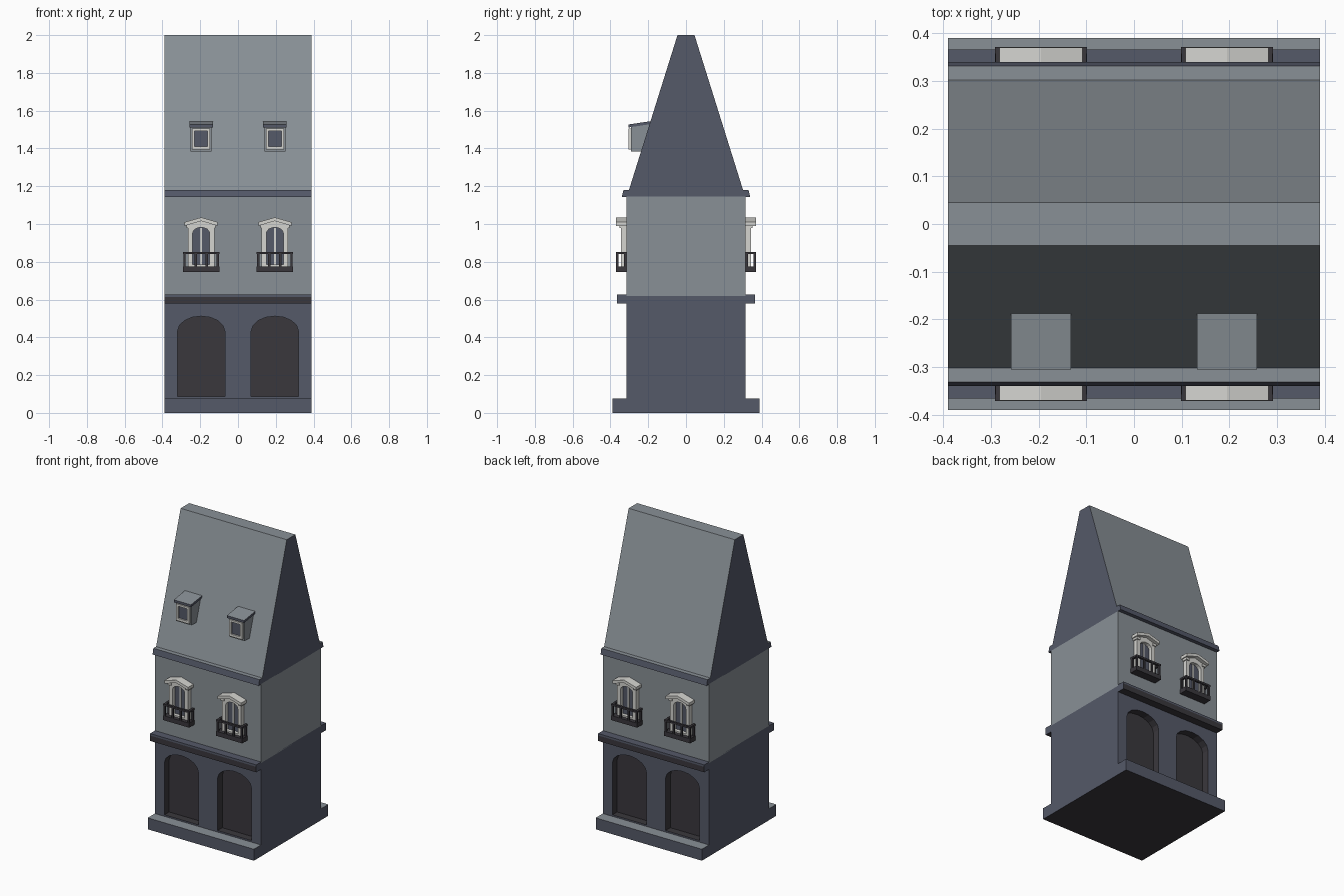
import bpy, bmesh, math
from mathutils import Vector

if "Cube" in bpy.data.objects:
    bpy.data.objects.remove(bpy.data.objects["Cube"])


def material(name, rgb):
    m = bpy.data.materials.new(name)
    m.diffuse_color = (*rgb, 1)
    m.use_nodes = True
    m.node_tree.nodes["Principled BSDF"].inputs["Base Color"].default_value = m.diffuse_color
    return m


GRAY = material("wall gray", (0.25, 0.28, 0.305))
SLATE = material("slate blue", (0.09, 0.10, 0.14))
DARK = material("charcoal", (0.042, 0.039, 0.046))
WHITE = material("trim white", (0.66, 0.66, 0.63))


def finish(name, bm, mats, rule=None):
    bmesh.ops.recalc_face_normals(bm, faces=bm.faces)
    bm.normal_update()
    if rule:
        for f in bm.faces:
            f.material_index = rule(f.normal, f.calc_center_median())
    me = bpy.data.meshes.new(name)
    bm.to_mesh(me)
    bm.free()
    for m in mats:
        me.materials.append(m)
    ob = bpy.data.objects.new(name, me)
    bpy.context.collection.objects.link(ob)
    return ob


def prism(name, profile, x0, x1, mats, rule=None):
    """Extrude a (y, z) profile along x."""
    bm = bmesh.new()
    face = bm.faces.new([bm.verts.new((x0, y, z)) for y, z in profile])
    ext = bmesh.ops.extrude_face_region(bm, geom=[face])
    moved = [v for v in ext["geom"] if isinstance(v, bmesh.types.BMVert)]
    bmesh.ops.translate(bm, verts=moved, vec=(x1 - x0, 0, 0))
    return finish(name, bm, mats, rule)


def box(name, x0, x1, y0, y1, z0, z1, mats, rule=None):
    return prism(name, [(y0, z0), (y1, z0), (y1, z1), (y0, z1)], x0, x1, mats, rule)


def panel(name, loops, y0, y1, mats, rule=None):
    """Extrude (x, z) outlines, inner loops being holes, from y0 to y1."""
    cu = bpy.data.curves.new(name, 'CURVE')
    cu.dimensions = '2D'
    cu.fill_mode = 'BOTH'
    cu.extrude = abs(y1 - y0) / 2
    for loop in loops:
        sp = cu.splines.new('POLY')
        sp.points.add(len(loop) - 1)
        for p, (x, z) in zip(sp.points, loop):
            p.co = (x, z, 0, 1)
        sp.use_cyclic_u = True
    tmp = bpy.data.objects.new(name + "_outline", cu)
    bpy.context.collection.objects.link(tmp)
    deps = bpy.context.evaluated_depsgraph_get()
    me = bpy.data.meshes.new_from_object(tmp.evaluated_get(deps))
    bm = bmesh.new()
    bm.from_mesh(me)
    bpy.data.objects.remove(tmp)
    bpy.data.curves.remove(cu)
    bpy.data.meshes.remove(me)
    for f in bm.faces:
        f.smooth = False
        f.material_index = 0
    for v in bm.verts:
        x, z, w = v.co
        v.co = Vector((x, (y0 + y1) / 2 + w, z))
    bmesh.ops.remove_doubles(bm, verts=bm.verts, dist=1e-5)
    return finish(name, bm, mats, rule)


def rect(cx, hw, z0, z1):
    return [(cx - hw, z0), (cx + hw, z0), (cx + hw, z1), (cx - hw, z1)]


def arch(cx, hw, z0, spring, rise, n=8):
    return [(cx - hw, z0), (cx + hw, z0)] + [
        (cx + hw * math.cos(math.pi * i / n), spring + rise * math.sin(math.pi * i / n))
        for i in range(n + 1)]


W = 0.39
CENTRES = (-0.195, 0.195)

# main masses
box("plinth", -W, W, -0.39, 0.39, 0, 0.076, [SLATE, GRAY, DARK],
    lambda n, c: 1 if n.z > 0.5 else 2 if n.z < -0.5 else 0)
box("ground_floor_core", -W, W, -0.265, 0.265, 0.076, 0.6, [SLATE, DARK],
    lambda n, c: int(abs(n.y) > 0.5))
box("upper_wall", -W, W, -0.315, 0.315, 0.62, 1.145, [GRAY])
box("belt_lower", -W, W, -0.366, 0.366, 0.578, 0.614, [SLATE, DARK],
    lambda n, c: int(abs(n.x) < 0.5))
box("belt_upper", -W, W, -0.366, 0.366, 0.614, 0.627, [SLATE])
prism("roof_cornice", [(-0.34, 1.142), (0.34, 1.142), (0.331, 1.18), (-0.331, 1.18)],
      -W, W, [SLATE, GRAY], lambda n, c: int(n.z > 0.8))
prism("roof", [(-0.302, 1.18), (0.302, 1.18), (0.045, 2), (-0.045, 2)],
      -W, W, [GRAY, SLATE], lambda n, c: int(abs(n.x) > 0.5))

# front and back facades
for s, side in ((-1, "front"), (1, "back")):

    def fpanel(name, loops, d0, d1, mats, rule=None):
        return panel(f"{side}_{name}", loops, s * d0, s * d1, mats, rule)

    def fbox(name, x0, x1, d0, d1, z0, z1, mat):
        a, b = sorted((s * d0, s * d1))
        return box(f"{side}_{name}", x0, x1, a, b, z0, z1, [mat])

    # ground floor wall with two arched recesses
    fpanel("arcade_wall",
           [rect(0, W, 0.076, 0.6)] + [arch(c, 0.125, 0.086, 0.432, 0.08) for c in CENTRES],
           0.265, 0.315, [SLATE, DARK],
           lambda n, c: int(abs(n.y) < 0.5 and abs(c.x) < 0.38 and 0.08 < c.z < 0.59))

    for c in CENTRES:
        # window: frame, panes, mullion, gabled hood
        outer = [(c - 0.07, 0.775), (c + 0.07, 0.775), (c + 0.07, 0.995),
                 (c, 1.018), (c - 0.07, 0.995)]
        fpanel("window_frame", [outer, arch(c, 0.045, 0.785, 0.95, 0.032)],
               0.314, 0.345, [WHITE])
        fpanel("window_glass", [arch(c, 0.046, 0.784, 0.95, 0.033)], 0.314, 0.321, [SLATE])
        fbox("window_mullion", c - 0.005, c + 0.005, 0.314, 0.327, 0.785, 0.98, WHITE)
        fpanel("window_hood", [[(c - 0.087, 0.99), (c, 1.016), (c + 0.087, 0.99),
                                (c + 0.087, 1.01), (c, 1.035), (c - 0.087, 1.01)]],
               0.314, 0.37, [WHITE])
        for k in (-1, 1):
            fbox("hood_bracket", c + k * 0.064 - 0.013, c + k * 0.064 + 0.013,
                 0.314, 0.352, 0.978, 0.994, WHITE)

        # balcony: floor, posts, rails
        fbox("balcony_floor", c - 0.096, c + 0.096, 0.314, 0.371, 0.745, 0.775, DARK)
        fbox("balcony_front_rail", c - 0.096, c + 0.096, 0.357, 0.371, 0.841, 0.853, DARK)
        for i in range(4):
            x = c - 0.088 + 0.176 * i / 3
            fbox("balcony_post", x - 0.006, x + 0.006, 0.358, 0.370, 0.775, 0.842, DARK)
        for k in (-1, 1):
            x = c + k * 0.088
            fbox("balcony_side_rail", x - 0.007, x + 0.007, 0.314, 0.358, 0.841, 0.853, DARK)
            fbox("balcony_wall_post", x - 0.006, x + 0.006, 0.316, 0.328, 0.775, 0.842, DARK)

# dormers on the front roof slope
for c in CENTRES:
    prism("dormer_body", [(-0.29, 1.383), (-0.22, 1.383), (-0.185, 1.53), (-0.29, 1.517)],
          c - 0.056, c + 0.056, [GRAY])
    prism("dormer_roof", [(-0.305, 1.511), (-0.18, 1.53), (-0.18, 1.545), (-0.305, 1.527)],
          c - 0.063, c + 0.063, [SLATE, GRAY], lambda n, p: int(n.z > 0.5))
    panel("dormer_frame", [rect(c, 0.048, 1.395, 1.505), rect(c, 0.034, 1.411, 1.492)],
          -0.289, -0.304, [WHITE])
    box("dormer_glass", c - 0.035, c + 0.035, -0.294, -0.289, 1.41, 1.493, [SLATE])
